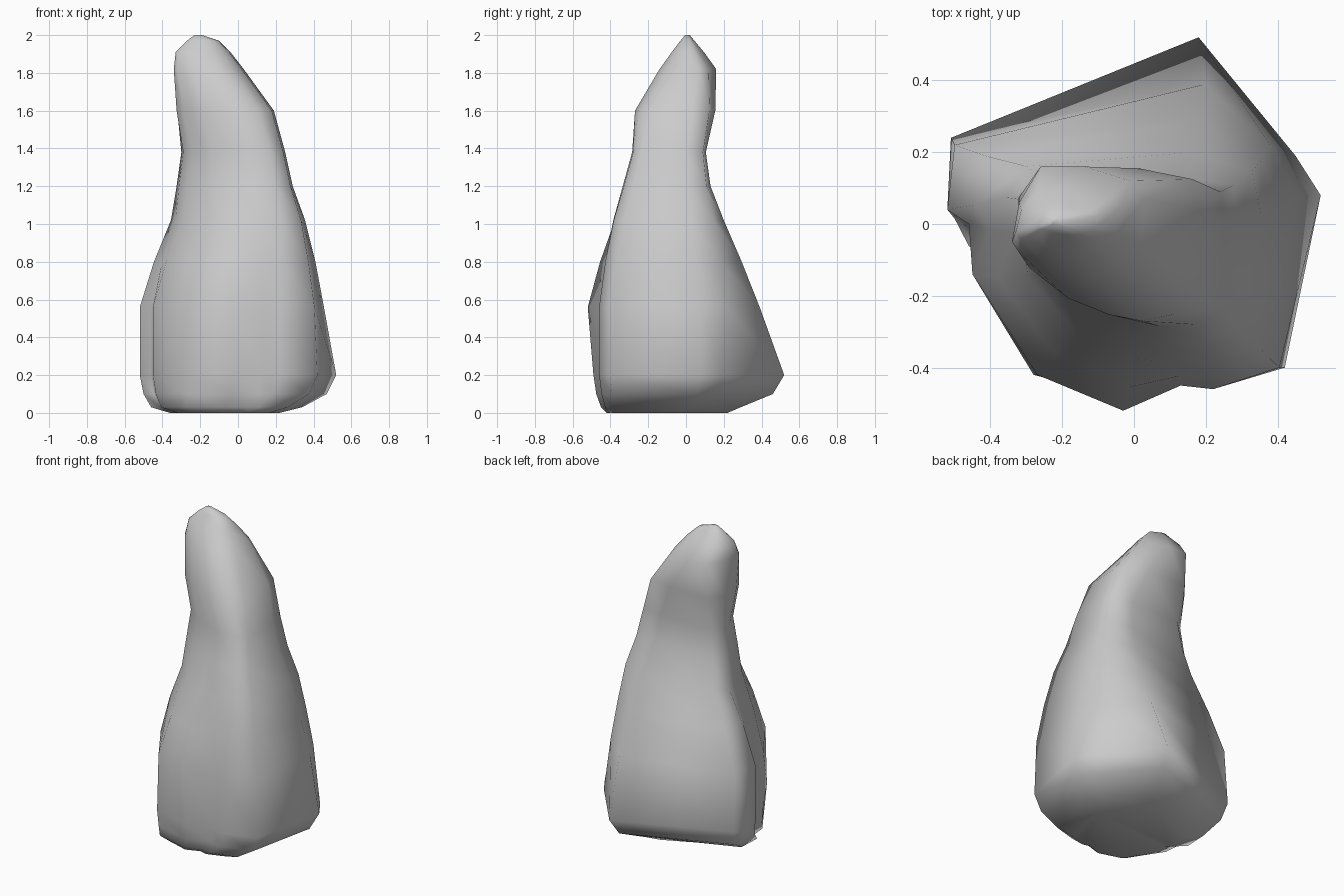
import bpy, bmesh

# Matching corner outlines in the same corner order: foot, waist, neck and tip
FOOT = [(-.51, .24), (.18, .52), (.45, .19), (.52, .08), (.42, -.40), (.22, -.46),
        (.13, -.44), (-.02, -.49), (-.28, -.42), (-.45, -.14), (-.46, .0), (-.52, .04)]
WAIST = [(-.50, .22), (.20, .39), (.38, .22), (.455, .08), (.405, -.40), (.22, -.46),
         (.13, -.45), (-.03, -.52), (-.27, -.42), (-.45, -.14), (-.46, .0), (-.52, .04)]
NECK = [(-.24, .105), (.10, .105), (.24, .09), (.25, .0), (.24, -.24), (.17, -.28),
        (.07, -.285), (-.02, -.26), (-.14, -.21), (-.25, -.12), (-.29, -.03), (-.30, .06)]
TIP = [(-.26, .16), (-.14, .16), (-.01, .12), (.03, .07), (.02, -.05), (-.03, -.11),
       (-.09, -.14), (-.16, -.14), (-.24, -.12), (-.32, -.08), (-.34, -.05), (-.32, .06)]

# height, outline blend (0 foot, 1 waist, 2 neck, 3 tip), x range, y range
LEVELS = [(0.00, 0, -.36, .22, -.42, .22),
          (0.03, 0, -.46, .34, -.45, .29),
          (0.10, 0, -.50, .47, -.475, .46),
          (0.20, 0, -.52, .52, -.49, .52),
          (0.56, 1, -.52, .455, -.52, .39),
          (0.80, 1.25, -.445, .41, -.455, .295),
          (1.02, 1.65, -.355, .355, -.385, .20),
          (1.20, 1.95, -.325, .29, -.335, .13),
          (1.38, 2, -.30, .25, -.285, .105),
          (1.60, 2.35, -.325, .19, -.27, .155),
          (1.82, 3, -.34, .03, -.14, .16),
          (1.91, 3, -.33, -.04, -.075, .095),
          (1.97, 3, -.27, -.10, -.03, .045),
          (2.00, 3, -.23, -.19, -.005, .02)]


def unit(outline):
    """Rescale an outline to the 0..1 square."""
    xs, ys = zip(*outline)
    return [((x - min(xs)) / (max(xs) - min(xs)), (y - min(ys)) / (max(ys) - min(ys)))
            for x, y in outline]


SHAPES = [unit(s) for s in (FOOT, WAIST, NECK, TIP)]


def section(blend):
    """Outline part-way between two neighbouring shapes."""
    i = min(int(blend), len(SHAPES) - 2)
    t = blend - i
    return unit([(a[0] + (b[0] - a[0]) * t, a[1] + (b[1] - a[1]) * t)
                 for a, b in zip(SHAPES[i], SHAPES[i + 1])])


# Leaning rock spire lofted through the levels
bm = bmesh.new()
rings = []
for z, blend, x0, x1, y0, y1 in LEVELS:
    rings.append([bm.verts.new((x0 + u * (x1 - x0), y0 + v * (y1 - y0), z))
                  for u, v in section(blend)])
n = len(FOOT)
for low, high in zip(rings, rings[1:]):
    for i in range(n):
        j = (i + 1) % n
        bm.faces.new((low[i], low[j], high[j], high[i]))
bm.faces.new(rings[0])
bm.faces.new(rings[-1])
bmesh.ops.recalc_face_normals(bm, faces=bm.faces)
for f in bm.faces:
    f.smooth = True
mesh = bpy.data.meshes.new("rock_spire")
bm.to_mesh(mesh)
bm.free()
rock = bpy.data.objects.new("rock_spire", mesh)
bpy.context.collection.objects.link(rock)
